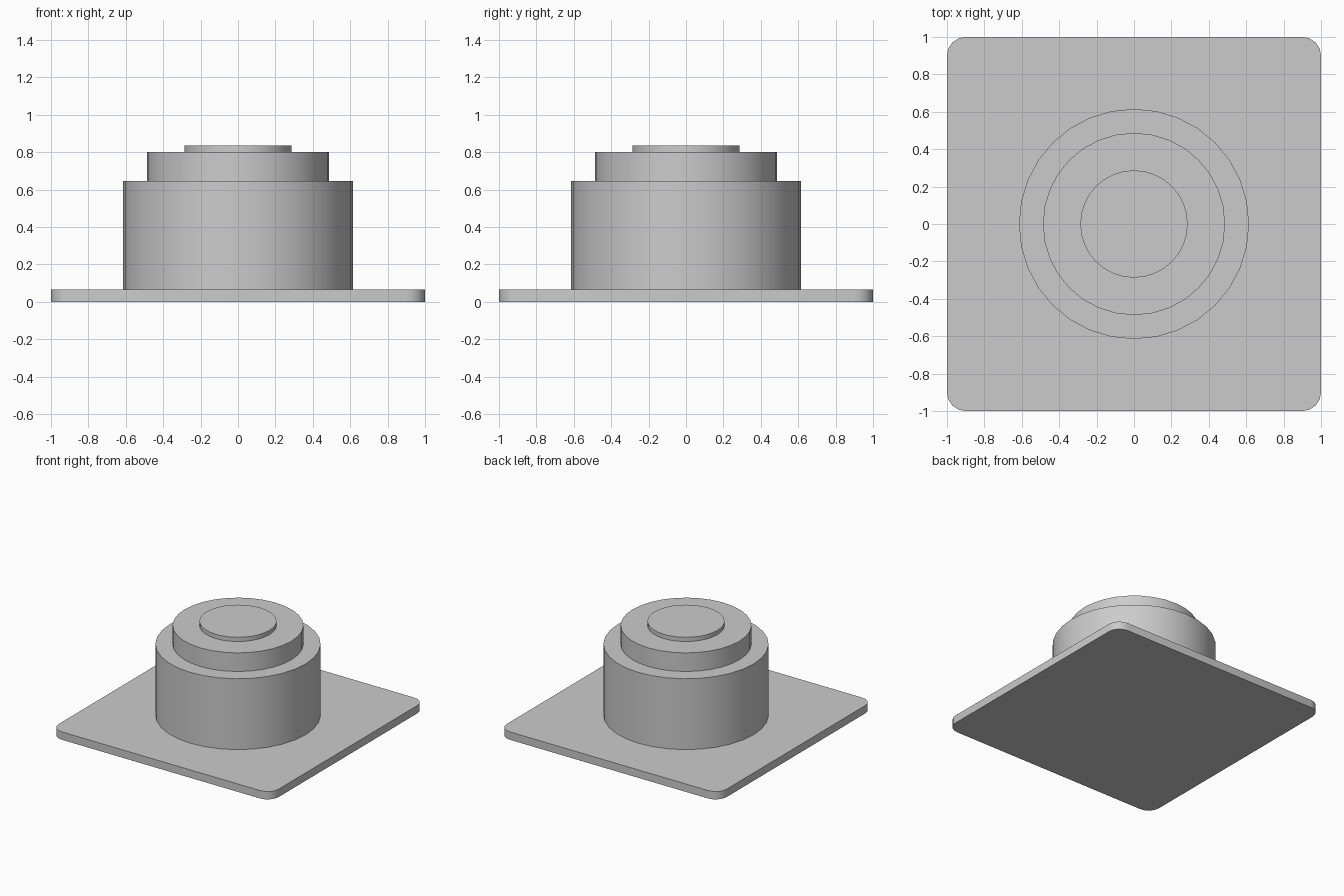
import bpy, bmesh, math

cube = bpy.data.objects.get("Cube")
if cube:
    bpy.data.objects.remove(cube, do_unlink=True)

grey = bpy.data.materials.new("plain grey")
grey.use_nodes = True
colour = (0.6, 0.6, 0.6, 1)
grey.diffuse_color = colour
grey.node_tree.nodes["Principled BSDF"].inputs["Base Color"].default_value = colour


def finish(obj, name):
    obj.name = name
    obj.data.materials.append(grey)
    bpy.ops.object.shade_smooth_by_angle(angle=math.radians(35))


def disc(name, radius, bottom, top):
    bpy.ops.mesh.primitive_cylinder_add(
        vertices=32, radius=radius, depth=top - bottom,
        location=(0, 0, (bottom + top) / 2))
    finish(bpy.context.object, name)


# Square base plate with rounded upright corners
bpy.ops.mesh.primitive_cube_add(size=2)
plate = bpy.context.object
bm = bmesh.new()
bm.from_mesh(plate.data)
for v in bm.verts:
    v.co.z = 0.065 if v.co.z > 0 else 0
upright = [e for e in bm.edges
           if abs(e.verts[0].co.z - e.verts[1].co.z) > 0.01]
bmesh.ops.bevel(bm, geom=upright, offset=0.1, segments=4,
                profile=0.5, affect='EDGES')
bm.to_mesh(plate.data)
bm.free()
finish(plate, "base_plate")

# Stepped round body, each tier resting on the one below
disc("main_drum", 0.615, 0.065, 0.647)
disc("upper_ring", 0.487, 0.647, 0.8)
disc("top_button", 0.287, 0.8, 0.835)
